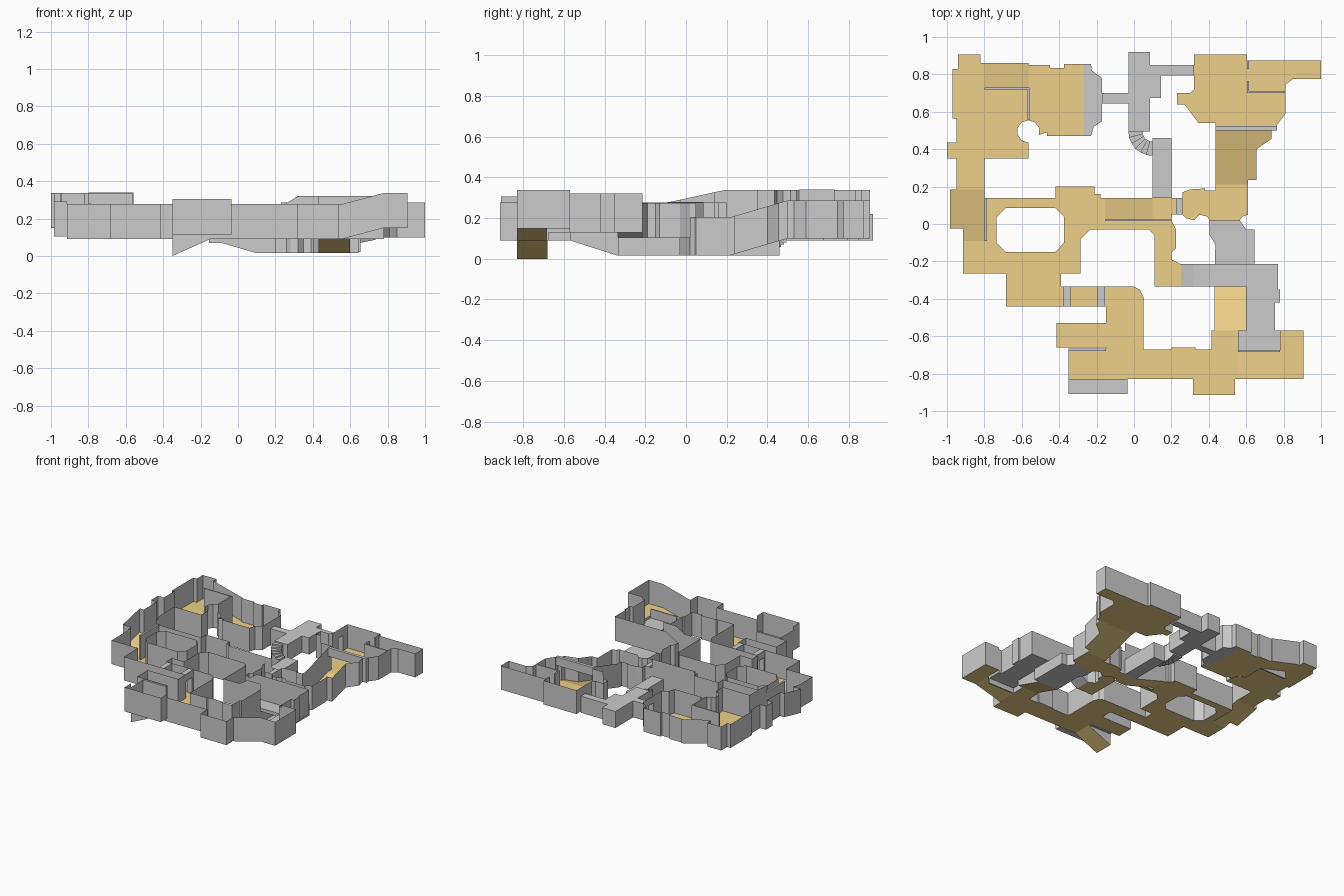
import bpy, math
from mathutils import Vector as V
from mathutils.geometry import tessellate_polygon

sand = bpy.data.materials.new("sand")
sand.diffuse_color = (0.86, 0.63, 0.25, 1)
H, EPS = 0.187, 0.004
areas = []


def height(spec):
    """A number is level ground; (axis, c0, z0, c1, z1) is a slope along x or y."""
    if not isinstance(spec, tuple):
        return lambda p: spec
    k, c0, z0, c1, z1 = spec
    return lambda p: z0 + (z1 - z0) * (p[k] - c0) / (c1 - c0)


def oriented(pts, ccw=True):
    pts = [V(p) for p in pts]
    s = sum(a.x * b.y - b.x * a.y for a, b in zip(pts, pts[1:] + pts[:1]))
    return pts if (s > 0) == ccw else pts[::-1]


def area(name, pts, z, top=None, ceil=False, grey=False, hole=None):
    loops = [oriented(pts)] + ([oriented(hole, False)] if hole else [])
    zf = height(z)
    tf = height(top) if top is not None else (lambda p: zf(p) + H)
    areas.append(dict(name=name, loops=loops, z=zf, top=tf, ceil=ceil, grey=grey or ceil))


def rect(x0, y0, x1, y1):
    return [(x0, y0), (x1, y0), (x1, y1), (x0, y1)]


def make(name, verts, faces, mat=None):
    me = bpy.data.meshes.new(name)
    me.from_pydata(verts, [], faces)
    ob = bpy.data.objects.new(name, me)
    bpy.context.collection.objects.link(ob)
    if mat:
        me.materials.append(mat)


def box(name, x0, y0, x1, y1, z0, z1):
    v = [(x, y, z) for z in (z0, z1) for x, y in rect(x0, y0, x1, y1)]
    f = [(3, 2, 1, 0), (4, 5, 6, 7)] + [(i, (i + 1) % 4, (i + 1) % 4 + 4, i + 4) for i in range(4)]
    make(name, v, f)


def inside(p, a):
    odd = False
    for lp in a["loops"]:
        for s, t in zip(lp, lp[1:] + lp[:1]):
            if (s.y > p.y) != (t.y > p.y) and p.x < s.x + (t.x - s.x) * (p.y - s.y) / (t.y - s.y):
                odd = not odd
    return odd


def neighbour(a, p):
    for b in areas:
        if b is a or not inside(p, b):
            continue
        if b["ceil"] and b["top"](p) <= a["z"](p) + 0.001:
            continue
        if a["ceil"] and a["top"](p) <= b["z"](p) + 0.001:
            continue
        return b


def build(a):
    # floor, and ceiling for tunnels
    flat = [p for lp in a["loops"] for p in lp]
    tris = tessellate_polygon([[p.to_3d() for p in lp] for lp in a["loops"]])
    up = []
    for t in tris:
        i, j, k = t
        e, f = flat[j] - flat[i], flat[k] - flat[i]
        up.append((i, j, k) if e.x * f.y - e.y * f.x > 0 else (k, j, i))
    make(a["name"] + "_floor", [(p.x, p.y, a["z"](p)) for p in flat], up, None if a["grey"] else sand)
    if a["ceil"]:
        make(a["name"] + "_ceiling", [(p.x, p.y, a["top"](p)) for p in flat], [t[::-1] for t in up])
    # walls: full where nothing adjoins, steps and door heads where another area does
    verts, faces = [], []

    def quad(p, q, lo, hi):
        n = len(verts)
        verts.extend([(p.x, p.y, lo(p)), (q.x, q.y, lo(q)), (q.x, q.y, hi(q)), (p.x, p.y, hi(p))])
        faces.append((n + 3, n + 2, n + 1, n))

    for lp in a["loops"]:
        for p, q in zip(lp, lp[1:] + lp[:1]):
            d = q - p
            n = V((d.y, -d.x)).normalized() * EPS
            cuts = {0.0, 1.0}
            for b in areas:
                for w in (w for l2 in b["loops"] for w in l2):
                    t = (w - p).dot(d) / d.length_squared
                    if 0.001 < t < 0.999 and (p + d * t - w).length < EPS:
                        cuts.add(t)
            cuts = sorted(cuts)
            for t0, t1 in zip(cuts, cuts[1:]):
                s, e, m = p + d * t0, p + d * t1, p + d * (t0 + t1) / 2
                b = neighbour(a, m + n)
                if not b:
                    quad(s, e, a["z"], a["top"])
                    continue
                if a["z"](m) > b["z"](m) + 0.002:
                    lo = b["z"]
                    for c in areas:
                        if c is not a and c["ceil"] and inside(m - n, c):
                            lo = c["top"]
                    quad(s, e, lo, a["z"])
                if b["ceil"] and b["top"](m) < a["top"](m) - 0.002:
                    quad(s, e, b["top"], a["top"])
    if faces:
        make(a["name"] + "_walls", verts, faces)


# north-west site: high yard, ramp, low yard round a round pillar
arc = [(-0.565 + 0.06 * math.sin(t * math.pi / 5), 0.495 + 0.06 * math.cos(t * math.pi / 5)) for t in range(11)]
area("high_yard", [(-0.94, 0.905), (-0.82, 0.905), (-0.82, 0.86), (-0.8, 0.86), (-0.8, 0.725), (-0.565, 0.725)]
     + arc[5:][::-1] + [(-0.565, 0.35), (-0.8, 0.35), (-0.8, 0.185), (-0.95, 0.185), (-0.95, 0.35), (-1, 0.35),
     (-1, 0.435), (-0.95, 0.435), (-0.95, 0.565), (-0.97, 0.565), (-0.97, 0.83), (-0.94, 0.83)], 0.15)
area("yard_ramp", rect(-0.8, 0.725, -0.565, 0.86), (0, -0.8, 0.15, -0.565, 0.09))
area("low_yard", [(-0.565, 0.86), (-0.565, 0.85), (-0.45, 0.85), (-0.45, 0.835), (-0.375, 0.835), (-0.375, 0.855),
     (-0.27, 0.855), (-0.27, 0.47), (-0.465, 0.47), (-0.465, 0.49)] + arc[:4][::-1], 0.09)
area("yard_apron", [(-0.27, 0.855), (-0.23, 0.855), (-0.225, 0.82), (-0.17, 0.78), (-0.17, 0.55), (-0.215, 0.52),
     (-0.23, 0.47), (-0.27, 0.47)], 0.09, grey=True)
box("yard_wall_x", -0.8, 0.72, -0.56, 0.73, 0.09, 0.34)
box("yard_wall_y", -0.57, 0.555, -0.56, 0.725, 0.09, 0.34)

# upper tunnel, curved stair, lower tunnel
area("upper_tunnel", [(-0.17, 0.7), (-0.03, 0.7), (-0.03, 0.92), (0.085, 0.92), (0.085, 0.85), (0.32, 0.85),
     (0.32, 0.795), (0.145, 0.795), (0.145, 0.675), (0.085, 0.675), (0.085, 0.495), (-0.03, 0.495), (-0.03, 0.645),
     (-0.17, 0.645)], 0.09, 0.22, ceil=True)


def turn(r, i):
    t = math.pi + i * math.pi / 12
    return (0.1 + r * math.cos(t), 0.495 + r * math.sin(t))


for i in range(6):
    z = 0.08 - i * 0.011
    area("stair_%d" % i, [turn(0.13, i), turn(0.13, i + 1), turn(0.055, i + 1), turn(0.055, i)], z, z + 0.13, ceil=True)
area("lower_tunnel", [(0.1, 0.14), (0.2, 0.14), (0.2, 0.46), (0.1, 0.46)], 0.015, 0.14, ceil=True)

# west ramp and lower-left streets round a block
area("west_ramp", [(-0.985, 0.185), (-0.8, 0.185), (-0.8, -0.09), (-0.915, -0.09), (-0.915, -0.025),
     (-0.985, -0.025)], (1, -0.09, 0.09, 0.185, 0.15))
box("west_ramp_wall", -0.8, -0.09, -0.785, 0.14, 0.09, 0.28)
area("west_street", [(-0.8, 0.14), (-0.42, 0.14), (-0.42, 0.2), (-0.21, 0.2), (-0.21, 0.16), (-0.18, 0.16),
     (-0.18, 0.14), (-0.155, 0.14), (-0.155, -0.03), (-0.235, -0.03), (-0.285, -0.08), (-0.285, -0.265),
     (-0.915, -0.265), (-0.915, -0.09), (-0.8, -0.09)], 0.09,
     hole=[(-0.685, 0.085), (-0.42, 0.085), (-0.375, 0.04), (-0.375, -0.1), (-0.42, -0.15), (-0.685, -0.15),
           (-0.735, -0.1), (-0.735, 0.035)])
area("south_street", [(-0.685, -0.265), (-0.39, -0.265), (-0.39, -0.335), (0, -0.335), (0.03, -0.35), (0.05, -0.39),
     (0.05, -0.67), (0.195, -0.67), (0.2, -0.66), (0.33, -0.66), (0.33, -0.67), (0.415, -0.67), (0.415, -0.57),
     (0.555, -0.57), (0.555, -0.83), (0.54, -0.83), (0.54, -0.915), (0.315, -0.915), (0.315, -0.83), (-0.15, -0.83),
     (-0.15, -0.66), (-0.415, -0.66), (-0.415, -0.53), (-0.15, -0.53), (-0.15, -0.44), (-0.685, -0.44)], 0.09)
for i, x in enumerate((-0.38, -0.195)):
    box("door_head_%d" % i, x, -0.44, x + 0.04, -0.335, 0.22, 0.275)
    for j, y in enumerate((-0.44, -0.35)):
        box("door_jamb_%d_%d" % (i, j), x, y, x + 0.04, y + 0.015, 0.09, 0.22)

# south-west sunken ramp with raised alcove
area("sunken_ramp", rect(-0.35, -0.83, -0.15, -0.68), (0, -0.35, 0.0, -0.15, 0.09), 0.275)
area("alcove", [(-0.35, -0.91), (-0.035, -0.91), (-0.035, -0.83), (-0.35, -0.83)], 0.115, 0.305, grey=True)
box("sunken_ramp_wall", -0.35, -0.68, -0.15, -0.665, 0.09, 0.275)

# south-east ramp up, raised walkway and the pit it overlooks
area("east_ramp", rect(0.555, -0.83, 0.78, -0.68), (0, 0.555, 0.09, 0.78, 0.15))
area("east_landing", rect(0.78, -0.83, 0.905, -0.57), 0.15)
area("walkway", [(0.555, -0.68), (0.555, -0.57), (0.6, -0.57), (0.6, -0.335), (0.315, -0.335), (0.315, -0.215),
     (0.77, -0.215), (0.77, -0.35), (0.78, -0.35), (0.78, -0.42), (0.755, -0.42), (0.755, -0.57), (0.78, -0.57),
     (0.78, -0.68)], 0.13, 0.32, grey=True)
box("walkway_wall", 0.555, -0.685, 0.78, -0.675, 0.09, 0.2)
area("pit_ramp", rect(0.43, -0.57, 0.6, -0.335), (1, -0.57, 0.09, -0.335, 0.015), 0.275)
area("underpass", [(0.405, 0.02), (0.405, -0.06), (0.435, -0.11), (0.43, -0.335), (0.645, -0.335), (0.645, -0.03),
     (0.6, -0.03), (0.565, 0.02)], 0.015, 0.105, ceil=True)
area("walkway_steps", rect(0.25, -0.335, 0.315, -0.215), (0, 0.25, 0.09, 0.315, 0.13), grey=True)

# ledge beside the middle lane
area("ledge", [(-0.155, 0.02), (0.2, 0.02), (0.225, -0.03), (0.225, -0.13), (0.2, -0.15), (0.2, -0.19),
     (0.25, -0.215), (0.25, -0.335), (0.11, -0.335), (0.11, -0.06), (0.08, -0.03), (-0.155, -0.03)], 0.09, 0.275)
box("ledge_parapet", -0.155, 0.015, 0.2, 0.025, 0.07, 0.12)
area("middle_ramp", rect(-0.155, 0.02, 0.1, 0.14), (0, -0.155, 0.09, 0.1, 0.015), 0.275)
area("middle_lane", rect(0.1, 0.02, 0.2, 0.14), 0.015, 0.275)
area("middle_court", [(0.2, 0.14), (0.26, 0.14), (0.26, 0.17), (0.3, 0.185), (0.38, 0.19), (0.38, 0.18),
     (0.435, 0.18), (0.435, 0.21), (0.61, 0.21), (0.61, 0.05), (0.58, 0.04), (0.565, 0.02), (0.405, 0.02),
     (0.39, 0.04), (0.35, 0.05), (0.32, 0.02), (0.28, 0.03), (0.26, 0.05), (0.2, 0.05)], 0.015, 0.205)
box("middle_door_head", 0.225, 0.05, 0.26, 0.14, 0.13, 0.205)

# north-east ramp and room
area("north_ramp", [(0.435, 0.21), (0.61, 0.21), (0.61, 0.235), (0.655, 0.235), (0.655, 0.4), (0.735, 0.455),
     (0.735, 0.5), (0.435, 0.5)], (1, 0.21, 0.015, 0.5, 0.1))
area("north_room", [(0.32, 0.905), (0.605, 0.905), (0.605, 0.875), (1, 0.875), (1, 0.775), (0.85, 0.775),
     (0.81, 0.745), (0.81, 0.59), (0.765, 0.53), (0.765, 0.5), (0.435, 0.5), (0.435, 0.54), (0.345, 0.54),
     (0.27, 0.64), (0.23, 0.64), (0.23, 0.7), (0.3, 0.7), (0.32, 0.72)], 0.1)
box("north_door_head", 0.435, 0.5, 0.765, 0.525, 0.22, 0.287)
box("room_wall_x", 0.61, 0.7, 0.81, 0.71, 0.1, 0.287)
box("room_wall_y1", 0.605, 0.7, 0.615, 0.765, 0.1, 0.287)
box("room_wall_y2", 0.605, 0.83, 0.615, 0.875, 0.1, 0.287)

for a in areas:
    build(a)
